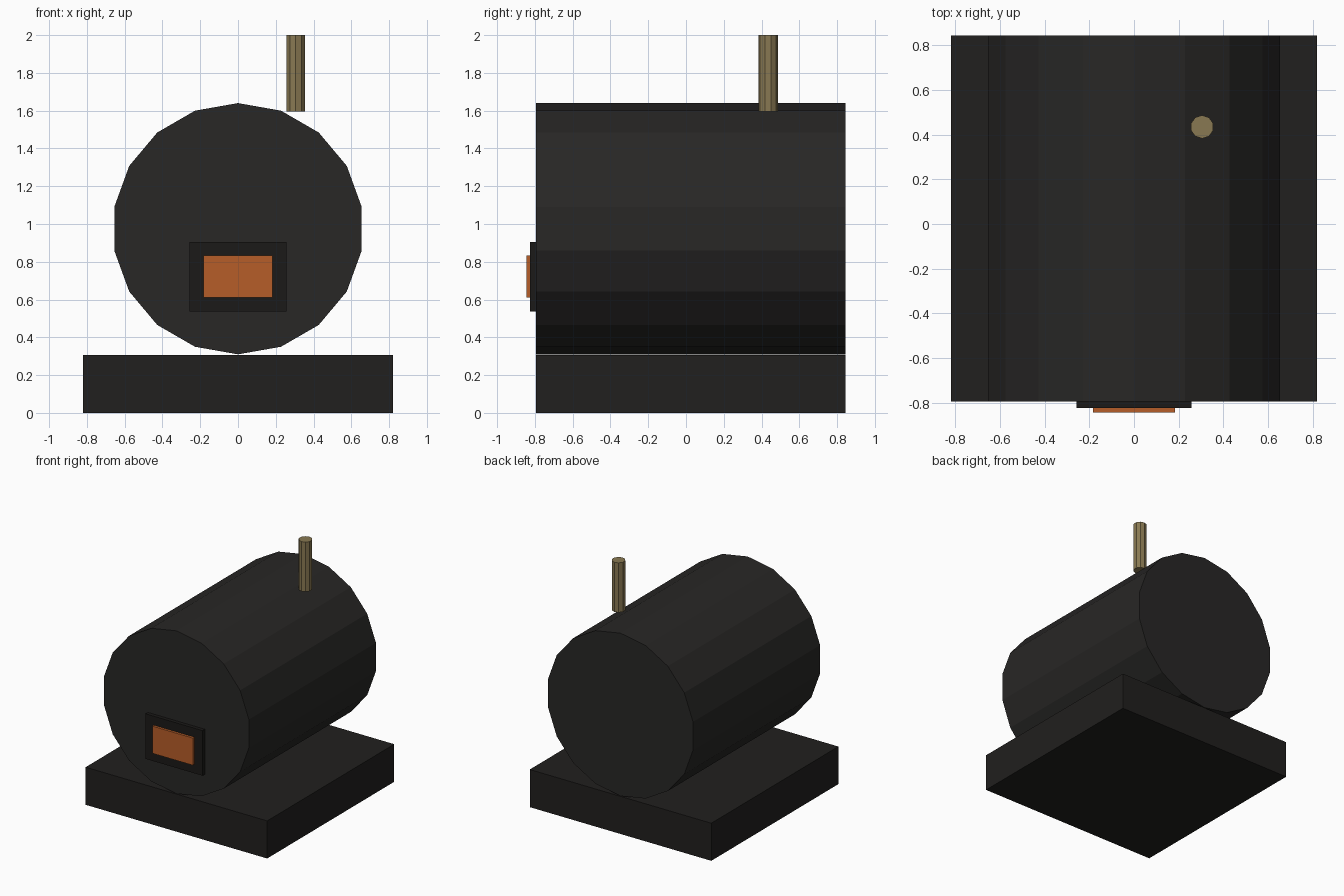
import bpy
from math import pi

if "Cube" in bpy.data.objects:
    bpy.data.objects.remove(bpy.data.objects["Cube"])


def material(name, rgb):
    m = bpy.data.materials.new(name)
    m.diffuse_color = (*rgb, 1)
    m.use_nodes = True
    m.node_tree.nodes["Principled BSDF"].inputs["Base Color"].default_value = m.diffuse_color
    return m


def finish(name, mat):
    o = bpy.context.object
    o.name = name
    o.data.materials.append(mat)
    return o


def box(name, x, y, z, mat):
    """Box from (min, max) pairs on each axis."""
    spans = (x, y, z)
    bpy.ops.mesh.primitive_cube_add(size=1, location=[(a + b) / 2 for a, b in spans])
    bpy.context.object.scale = [b - a for a, b in spans]
    bpy.ops.object.transform_apply(location=False, rotation=False, scale=True)
    return finish(name, mat)


def cylinder(name, sides, radius, depth, loc, mat, rot=(0, 0, 0)):
    bpy.ops.mesh.primitive_cylinder_add(vertices=sides, radius=radius, depth=depth,
                                        location=loc, rotation=rot)
    return finish(name, mat)


iron = material("dark_iron", (0.021, 0.020, 0.019))
plinth = material("plinth_iron", (0.015, 0.014, 0.013))
frame = material("frame_iron", (0.011, 0.010, 0.009))
glow = material("fire_glow", (0.47, 0.11, 0.022))
brass = material("dull_brass", (0.25, 0.19, 0.085))

FRONT, BACK = -0.795, 0.845

# Base slab
box("base", (-0.82, 0.82), (FRONT, BACK), (0, 0.307), plinth)

# Horizontal 18-sided drum, a corner at the very top
cylinder("boiler_drum", 18, 0.665, BACK - FRONT, (0, (FRONT + BACK) / 2, 0.975), iron,
         rot=(pi / 2, 0, 0))

# Firebox door: dark frame with glowing panel
box("door_frame", (-0.257, 0.257), (-0.825, -0.77), (0.537, 0.905), frame)
box("fire_panel", (-0.183, 0.183), (-0.845, -0.81), (0.61, 0.832), glow)

# Vent pipe
cylinder("vent_pipe", 10, 0.052, 0.405, (0.305, 0.435, 1.7975), brass)
